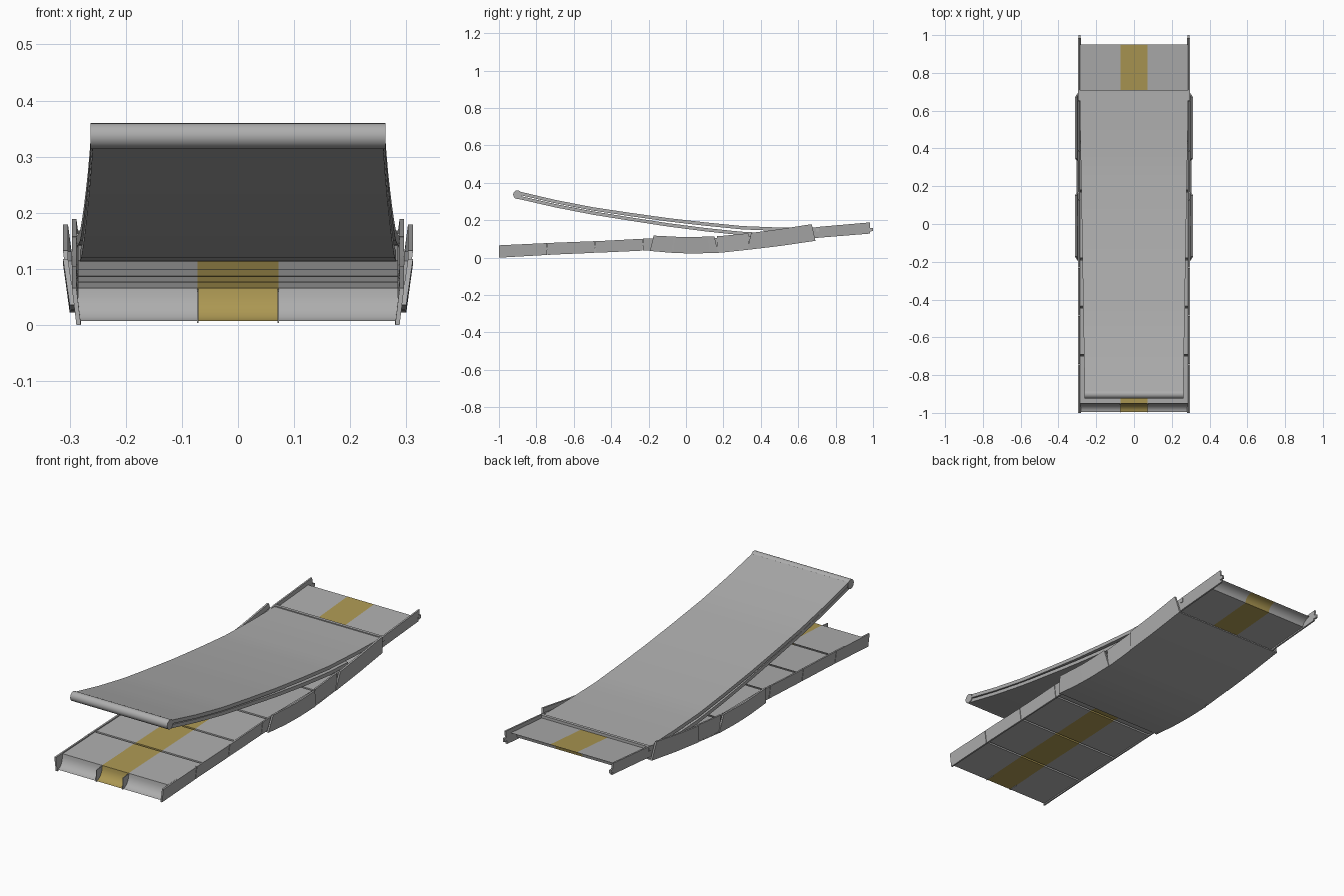
import bpy, bmesh, math
from mathutils import Vector

cube = bpy.data.objects.get("Cube")
if cube:
    bpy.data.objects.remove(cube, do_unlink=True)


def material(name, rgb):
    m = bpy.data.materials.new(name)
    m.use_nodes = True
    m.diffuse_color = (*rgb, 1)
    m.node_tree.nodes["Principled BSDF"].inputs["Base Color"].default_value = (*rgb, 1)
    return m


GREY = material("grey metal", (0.42, 0.42, 0.42))
YELLOW = material("yellow stripe", (0.41, 0.31, 0.085))
STRIPE = 0.072


def interp(points, y):
    """Piecewise linear height at y."""
    if y <= points[0][0]:
        return points[0][1]
    for (a, za), (b, zb) in zip(points, points[1:]):
        if y <= b:
            return za + (zb - za) * (y - a) / (b - a)
    return points[-1][1]


def loft(name, sections, striped=False):
    """Skin closed cross-sections into a capped solid."""
    bm = bmesh.new()
    rings = [[bm.verts.new(p) for p in s] for s in sections]
    n = len(rings[0])
    for r, s in zip(rings, rings[1:]):
        for i in range(n):
            j = (i + 1) % n
            bm.faces.new((r[i], r[j], s[j], s[i]))
    bm.faces.new(rings[0][::-1])
    bm.faces.new(rings[-1])
    bmesh.ops.recalc_face_normals(bm, faces=bm.faces)
    for f in bm.faces:
        c = f.calc_center_median()
        f.material_index = int(striped and abs(c.x) < STRIPE * 0.5)
    mesh = bpy.data.meshes.new(name)
    bm.to_mesh(mesh)
    bm.free()
    mesh.materials.append(GREY)
    mesh.materials.append(YELLOW)
    ob = bpy.data.objects.new(name, mesh)
    bpy.context.collection.objects.link(ob)
    bpy.ops.object.select_all(action='DESELECT')
    ob.select_set(True)
    bpy.context.view_layer.objects.active = ob
    bpy.ops.object.shade_smooth_by_angle(angle=math.radians(30))
    return ob


def steps(a, b, n):
    return [a + (b - a) * i / n for i in range(n + 1)]


def sheet(name, top, thick, half_width, a, b, n=16):
    """Curved plate running along y."""
    secs = []
    for y in steps(a, b, n):
        w, z = half_width(y), interp(top, y)
        secs.append([(-w, y, z), (w, y, z), (w, y, z - thick), (-w, y, z - thick)])
    return loft(name, secs)


def wall(name, side, a, b, top, bottom, x_low, x_high, thick, slant=0.0):
    """Leaning side wall, with its top edge shortened by slant at each end."""
    secs = []
    for t in steps(0, 1, 6):
        y = a + (b - a) * t
        yt = y + slant * (1 - 2 * t)
        zt, zb = interp(top, yt), interp(bottom, y)
        secs.append([(side * x_low, y, zb), (side * x_high, yt, zt),
                     (side * (x_high - thick), yt, zt), (side * (x_low - thick), y, zb)])
    return loft(name, secs)


# Height curves of the lower track
DECK_TOP = [(-1, .064), (-.7, .077), (-.44, .087), (-.18, .1), (.18, .1), (.42, .112), (.69, .148), (1, .172)]
RAIL_TOP = [(-1, .066), (-.7, .08), (-.44, .09), (-.18, .104), (.18, .104), (.42, .12), (.69, .163), (1, .19)]
RAIL_LOW = [(-1, 0), (-.7, .017), (-.44, .028), (-.18, .04), (.1, .034), (.42, .06), (.69, .105), (1, .13)]

# Deck segments: each front end has a hollow toe, each rear end is undercut
cuts = [-.95, -.69, -.435, -.18, .18, .44, .705, .95]
for k, (a, b) in enumerate(zip(cuts, cuts[1:])):
    last = k == len(cuts) - 2
    end = b if last else b - .01
    zt, zb = interp(DECK_TOP, a), interp(RAIL_LOW, a) + .004
    zt2, zb2 = interp(DECK_TOP, end), interp(RAIL_LOW, end) + .004
    profile = []
    for i in range(7):
        u = math.radians(90 * i / 6)
        profile.append((a - .045 * (1 - math.cos(u)), zt - (zt - zb) * math.sin(u)))
    for i in range(7):
        u = math.radians(90 * i / 6)
        profile.append((end - .045 * math.cos(u), zb2 + (zt2 - zb2) * math.sin(u)))
    secs = [[(x, y, z) for y, z in profile] for x in (-.285, -STRIPE, STRIPE, .285)]
    loft("deck_segment_%d" % (k + 1), secs, striped=True)
    for side, word in ((1, "left"), (-1, "right")):
        stop = .985 if last else b - .053
        wall("%s_rail_%d" % (word, k + 1), side, a - .05, stop, RAIL_TOP, RAIL_LOW, .288, .296, .008)

# Thin ribs beside the stripe at the front toe
for side, word in ((1, "left"), (-1, "right")):
    secs = [[(x, -.95, .064), (x, -.995, .06), (x, -.998, .004), (x, -.95, .006)]
            for x in (side * STRIPE - .0015, side * STRIPE + .0015)]
    loft(word + "_toe_rib", secs)
    secs = [[(x, .98, .14), (x, 1, .142), (x, 1, .158), (x, .98, .16)]
            for x in (side * .284, side * .293)]
    loft(word + "_rear_hook", secs)

# Cradle under the middle of the track
CRADLE_LOW = [(-.19, .036), (-.08, .026), (.03, .022), (.18, .026), (.33, .042), (.5, .062), (.69, .09)]
CRADLE_TOP = [(-.17, .118), (0, .109), (.18, .115), (.33, .13), (.5, .152), (.67, .179)]
sheet("cradle_floor", [(y, z + .006) for y, z in CRADLE_LOW], .006, lambda y: .298, -.19, .69, 20)
for side, word in ((1, "left"), (-1, "right")):
    wall(word + "_cradle_front_wall", side, -.193, .172, CRADLE_TOP, CRADLE_LOW, .3, .312, .009, .02)
    wall(word + "_cradle_middle_wall", side, .165, .335, CRADLE_TOP, CRADLE_LOW, .297, .304, .008)
    wall(word + "_cradle_rear_wall", side, .328, .692, CRADLE_TOP, CRADLE_LOW, .3, .312, .009, .02)

# Raised double blade, widening toward the rear
UPPER = [(-.905, .357), (-.7, .309), (-.5, .27), (-.3, .24), (-.1, .212), (.1, .189), (.3, .169), (.5, .161), (.705, .158)]
LOWER = [(-.905, .334), (-.7, .287), (-.5, .248), (-.3, .216), (-.1, .185), (.1, .159), (.3, .138), (.45, .132)]


def blade_width(y):
    return .261 + .027 * max(0, min(1, (y + .9) / 1.6))


sheet("upper_blade", UPPER, .018, blade_width, -.905, .705, 24)
sheet("lower_blade", LOWER, .018, lambda y: blade_width(y) - .002, -.905, .45, 20)

# Rounded nose bar closing the blade's front edge
ring = [(-.901 + .023 * math.cos(t), .337 + .023 * math.sin(t)) for t in steps(0, math.tau, 20)[:-1]]
loft("blade_nose", [[(x, y, z) for y, z in ring] for x in (-.263, .263)])
# Rear lip of the blade
secs = [[(x, .695, .163), (x, .71, .163), (x, .71, .14), (x, .695, .14)] for x in (-.296, .296)]
loft("blade_rear_lip", secs)
